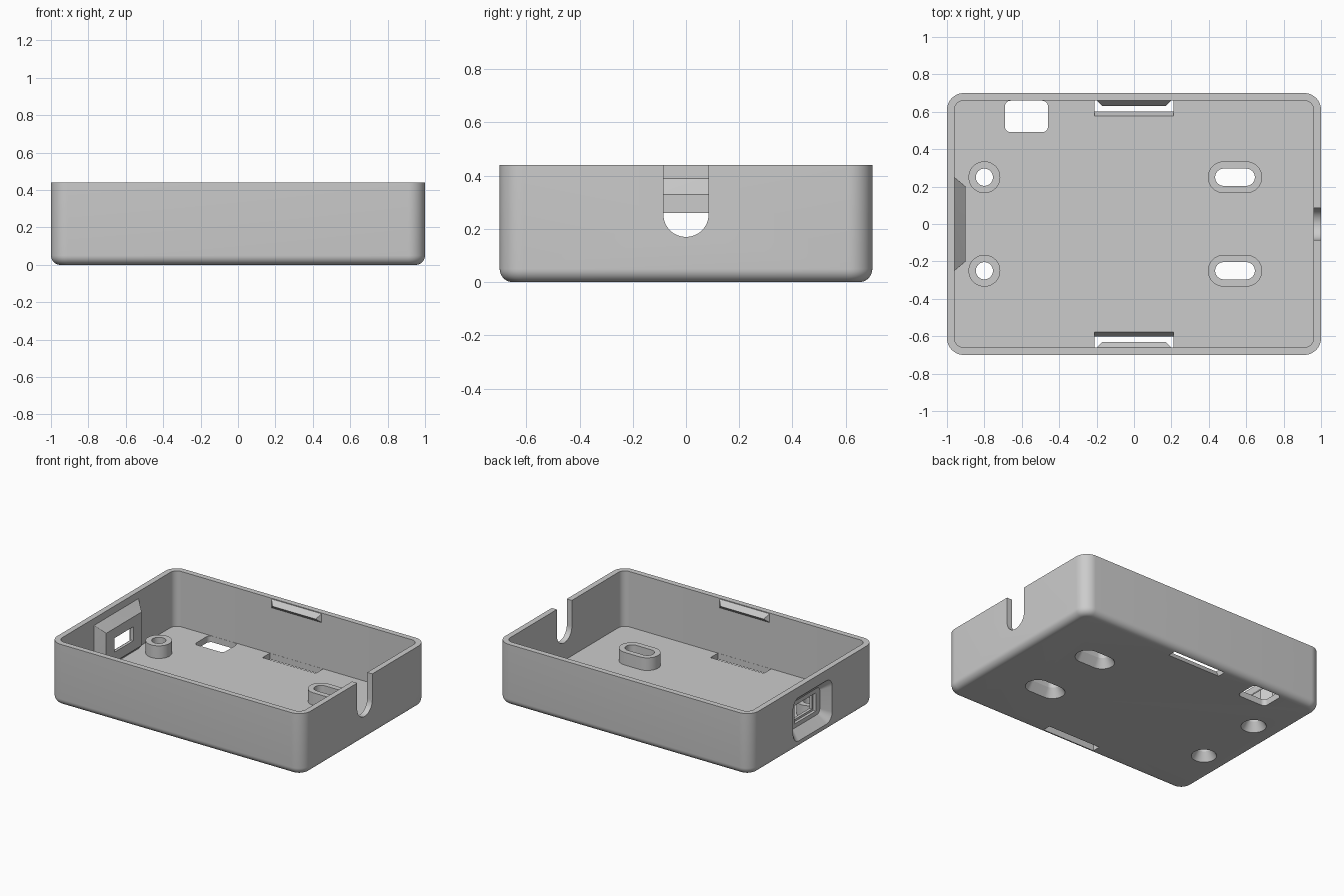
import bpy, bmesh, math
from mathutils import Matrix, Vector

old = bpy.data.objects.get("Cube")
if old:
    bpy.data.objects.remove(old, do_unlink=True)

grey = bpy.data.materials.new("plain grey plastic")
grey.use_nodes = True
COLOUR = (0.6, 0.6, 0.6, 1)
grey.diffuse_color = COLOUR
grey.node_tree.nodes["Principled BSDF"].inputs["Base Color"].default_value = COLOUR

WALL, FLOOR, TOP = 0.04, 0.045, 0.44
# turns a loft made along z into one along x
ALONG_X = Matrix(((0, 0, 1), (1, 0, 0), (0, 1, 0))).to_4x4()


def finish(name, bm):
    bmesh.ops.remove_doubles(bm, verts=bm.verts, dist=1e-5)
    bmesh.ops.recalc_face_normals(bm, faces=bm.faces)
    mesh = bpy.data.meshes.new(name)
    bm.to_mesh(mesh)
    bm.free()
    mesh.materials.append(grey)
    obj = bpy.data.objects.new(name, mesh)
    bpy.context.collection.objects.link(obj)
    return obj


def rounded_rect(hx, hy, r, steps=12):
    pts = []
    for i, (sx, sy) in enumerate(((1, 1), (-1, 1), (-1, -1), (1, -1))):
        for k in range(steps + 1):
            a = math.pi / 2 * (i + k / steps)
            pts.append((sx * (hx - r) + r * math.cos(a), sy * (hy - r) + r * math.sin(a)))
    return pts


def loft(name, sections, centre=(0, 0, 0), turn=Matrix.Identity(4)):
    """Skin rounded rectangles given as (half x, half y, radius, height)."""
    bm = bmesh.new()
    place = Matrix.Translation(centre) @ turn
    rings = [[bm.verts.new(place @ Vector((x, y, z))) for x, y in rounded_rect(hx, hy, r)]
             for hx, hy, r, z in sections]
    for a, b in zip(rings, rings[1:]):
        for i in range(len(a)):
            j = (i + 1) % len(a)
            bm.faces.new((a[i], a[j], b[j], b[i]))
    bm.faces.new(rings[0])
    bm.faces.new(rings[-1])
    return finish(name, bm)


def prism(name, profile, side):
    """Extrude a (y, z, half width) profile along x, on the side given by sign."""
    bm = bmesh.new()
    ends = [[bm.verts.new((s * w, side * y, z)) for y, z, w in profile] for s in (-1, 1)]
    bm.faces.new(ends[0])
    bm.faces.new(ends[1])
    for i in range(len(profile)):
        j = (i + 1) % len(profile)
        bm.faces.new((ends[0][i], ends[0][j], ends[1][j], ends[1][i]))
    return finish(name, bm)


def combine(target, other, operation):
    mod = target.modifiers.new(operation.lower(), 'BOOLEAN')
    mod.operation, mod.solver, mod.object = operation, 'EXACT', other
    bpy.context.view_layer.objects.active = target
    bpy.ops.object.modifier_apply(modifier=mod.name)
    bpy.data.objects.remove(other, do_unlink=True)


# open tray with a rounded bottom edge
R, FILLET = 0.09, 0.05
outer = []
for k in range(9):
    a = math.pi / 2 * k / 8
    inset = FILLET * (1 - math.sin(a))
    outer.append((1 - inset, 0.7 - inset, R - inset, FILLET * (1 - math.cos(a))))
inner = (1 - WALL, 0.7 - WALL, R - WALL)
case = loft("case", outer + [(1, 0.7, R, TOP), (*inner, TOP), (*inner, FLOOR)])

# screw bosses: round on one end, slotted on the other
BOSS_R, HOLE_R = 0.085, 0.046
bosses = [(x, y, stretch) for x, stretch in ((-0.8, 0), (0.54, 0.06)) for y in (-0.25, 0.25)]
for x, y, stretch in bosses:
    boss = (BOSS_R + stretch, BOSS_R, BOSS_R)
    combine(case, loft("boss", [(*boss, 0.02), (*boss, 0.135)], (x, y, 0)), 'UNION')

# port housing inside the left-hand end wall
PORT = (0, 0, 0.21)
combine(case, loft("port_housing", [(0.26, 0.19, 0.001, -0.97), (0.25, 0.18, 0.001, -0.96),
                                    (0.2, 0.12, 0.001, -0.9)], PORT, ALONG_X), 'UNION')

# countersunk holes through the bosses
for x, y, stretch in bosses:
    wide = (BOSS_R - 0.003 + stretch, BOSS_R - 0.003, BOSS_R - 0.003)
    thin = (HOLE_R + stretch, HOLE_R, HOLE_R)
    combine(case, loft("hole", [(*wide, -0.02), (*wide, 0), (*thin, 0.06), (*thin, 0.2)],
                       (x, y, 0)), 'DIFFERENCE')

# flared port recess, then stepped opening
combine(case, loft("recess", [(0.23, 0.165, 0.07, -1.01), (0.22, 0.155, 0.065, -1),
                              (0.165, 0.095, 0.03, -0.94)], PORT, ALONG_X), 'DIFFERENCE')
for hy, hz, end in ((0.12, 0.065, -0.92), (0.105, 0.05, -0.85)):
    combine(case, loft("opening", [(hy, hz, 0.004, -0.96), (hy, hz, 0.004, end)],
                       PORT, ALONG_X), 'DIFFERENCE')

# cable notch with a round bottom in the other end wall
notch = (0.085, 0.2, 0.085)
combine(case, loft("notch", [(*notch, 0.9), (*notch, 1.1)], (0, 0, 0.37), ALONG_X), 'DIFFERENCE')

# rounded floor window
window = (0.115, 0.084, 0.03)
combine(case, loft("window", [(*window, -0.02), (*window, 0.1)], (-0.575, 0.575, 0)), 'DIFFERENCE')

# slanted floor slots and snap clips on both long walls
clips = []
for side, label in ((-1, "front"), (1, "back")):
    combine(case, prism("slot", [(0.659, -0.02, 0.21), (0.659, 0.07, 0.21),
                                 (0.563, 0.07, 0.21), (0.611, -0.02, 0.21)], side), 'DIFFERENCE')
    clips.append(prism(label + "_clip", [(0.662, 0.437, 0.2), (0.632, 0.4, 0.17),
                                         (0.662, 0.37, 0.2)], side))

# smooth curves, keep edges crisp
bpy.ops.object.select_all(action='DESELECT')
case.select_set(True)
bpy.context.view_layer.objects.active = case
bpy.ops.object.shade_smooth_by_angle(angle=math.radians(25))
